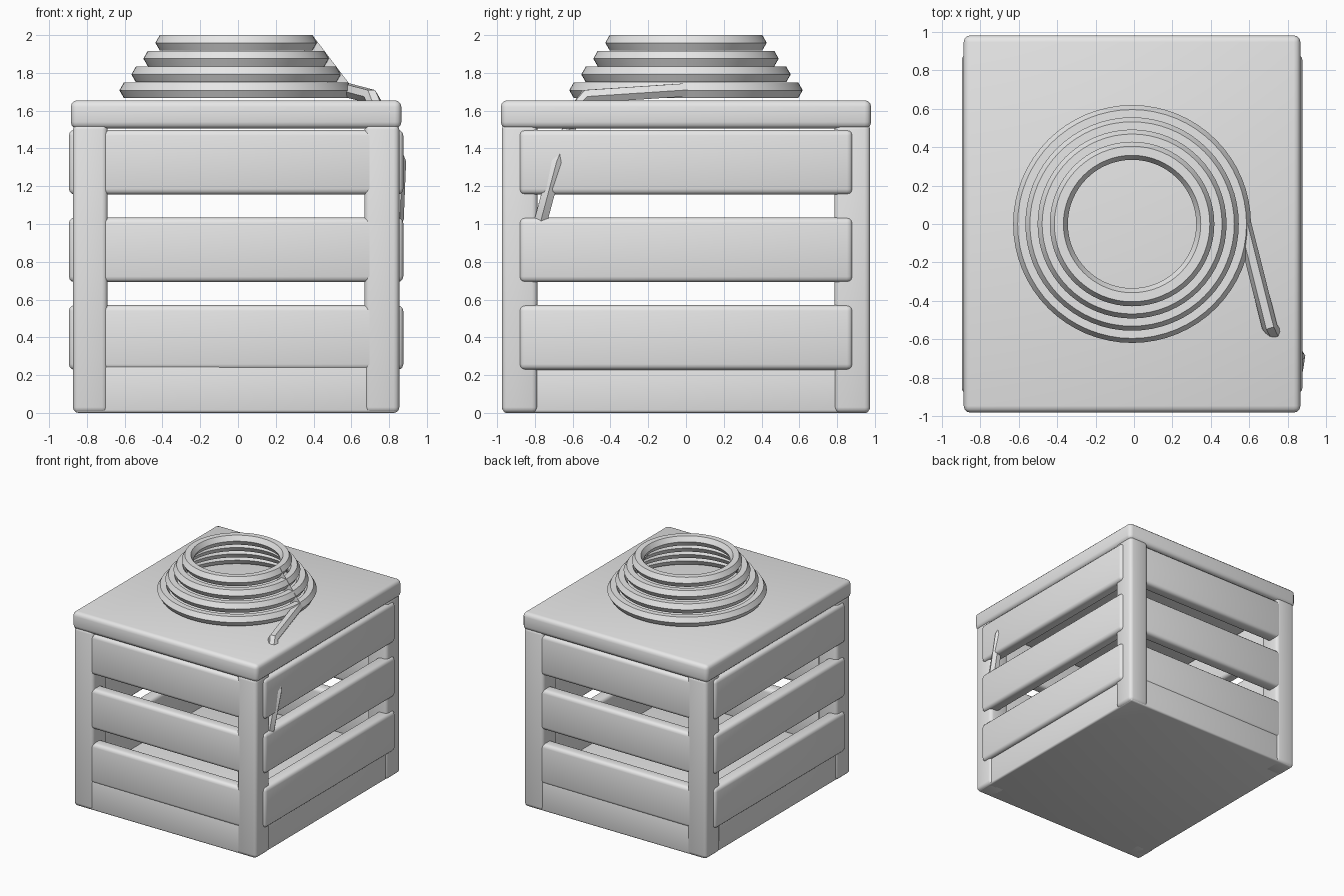
import bpy, bmesh, math
from mathutils import Vector

cube = bpy.data.objects.get("Cube")
if cube:
    bpy.data.objects.remove(cube, do_unlink=True)

grey = bpy.data.materials.new("plain grey")
grey.use_nodes = True
grey.diffuse_color = (0.8, 0.8, 0.8, 1)
grey.node_tree.nodes["Principled BSDF"].inputs["Base Color"].default_value = (0.8, 0.8, 0.8, 1)

CX = -0.01  # crate centre line


def add_object(name, bm):
    bmesh.ops.recalc_face_normals(bm, faces=bm.faces)
    mesh = bpy.data.meshes.new(name)
    bm.to_mesh(mesh)
    bm.free()
    mesh.materials.append(grey)
    ob = bpy.data.objects.new(name, mesh)
    bpy.context.collection.objects.link(ob)
    bpy.ops.object.select_all(action='DESELECT')
    ob.select_set(True)
    bpy.context.view_layer.objects.active = ob
    bpy.ops.object.shade_smooth_by_angle(angle=math.radians(40))
    return ob


def board(name, low, high, bevel=0.03, turn=0):
    """Rounded box between two corners."""
    low, high = Vector(low), Vector(high)
    bm = bmesh.new()
    bmesh.ops.create_cube(bm, size=1)
    bmesh.ops.scale(bm, vec=high - low, verts=bm.verts)
    bmesh.ops.bevel(bm, geom=bm.edges[:], offset=bevel, segments=3,
                    profile=0.5, affect='EDGES')
    ob = add_object(name, bm)
    ob.location = (low + high) / 2
    ob.rotation_euler.z = turn
    return ob


def sweep(name, sections):
    """Skin a closed tube through a list of six-sided sections."""
    bm = bmesh.new()
    rings = [[bm.verts.new(p) for p in s] for s in sections]
    for a, b in zip(rings, rings[1:]):
        for i in range(6):
            j = (i + 1) % 6
            bm.faces.new((a[i], a[j], b[j], b[i]))
    bm.faces.new(rings[0])
    bm.faces.new(rings[-1])
    return add_object(name, bm)


def section(centre, side, up, radius):
    angles = [math.radians(60 * i) for i in range(6)]
    return [centre + radius * (math.cos(a) * side + math.sin(a) * up) for a in angles]


# Crate frame
board("lid", (CX - 0.875, -0.98, 1.505), (CX + 0.875, 0.98, 1.655), 0.035)
board("base", (CX - 0.85, -0.967, 0), (CX + 0.85, 0.967, 0.25), 0.015)
for sx, side in ((-1, "right"), (1, "left")):
    for sy, end in ((-1, "front"), (1, "back")):
        x, y = CX + sx * 0.772, sy * 0.88
        board(f"{end}_{side}_post", (x - 0.092, y - 0.095, 0), (x + 0.092, y + 0.095, 1.53))

# Three rows of slats on all four walls
for row in range(3):
    z0 = 0.228 + row * 0.464
    z1 = z0 + 0.342
    for s, side in ((-1, "right"), (1, "left")):
        x = CX + s * 0.83
        board(f"{side}_slat_{row + 1}", (x - 0.055, -0.882, z0), (x + 0.055, 0.882, z1))
    for s, end in ((-1, "front"), (1, "back")):
        y = s * 0.916
        board(f"{end}_slat_{row + 1}", (CX - 0.77, y - 0.055, z0), (CX + 0.77, y + 0.055, z1),
              turn=-0.004)

# Coiled rope: four stacked rings, each stepping up to the next at the left side
Z = Vector((0, 0, 1))
coil = []
for ring in range(4):
    radius = 0.571 - ring * 0.0635
    for step in range(65):
        a = math.tau * step / 64
        out = Vector((math.cos(a), math.sin(a), 0))
        centre = out * radius + Vector((CX, 0, 1.708 + ring * 0.0838))
        coil.append(section(centre, out, Z, 0.047))
sweep("rope_coil", coil)

# Loose rope end: over the lid, through the crate and out past the side slat
path = [Vector(p) for p in ((0.57, 0, 1.71), (0.705, -0.535, 1.675), (0.745, -0.585, 1.6),
                            (0.825, -0.66, 1.39), (0.85, -0.685, 1.33),
                            (0.838, -0.765, 1.03), (0.8, -0.78, 0.96))]
tail = []
for i, p in enumerate(path):
    along = (path[min(i + 1, len(path) - 1)] - path[max(i - 1, 0)]).normalized()
    guide = Z if i < 2 else Vector((1, 0, 0))
    side = along.cross(guide).normalized()
    up = side.cross(along)
    if i >= 2:
        side, up = up, -side
    if side.x < 0:
        side, up = -side, -up
    tail.append(section(p, side, up, 0.04))
sweep("rope_end", tail)
